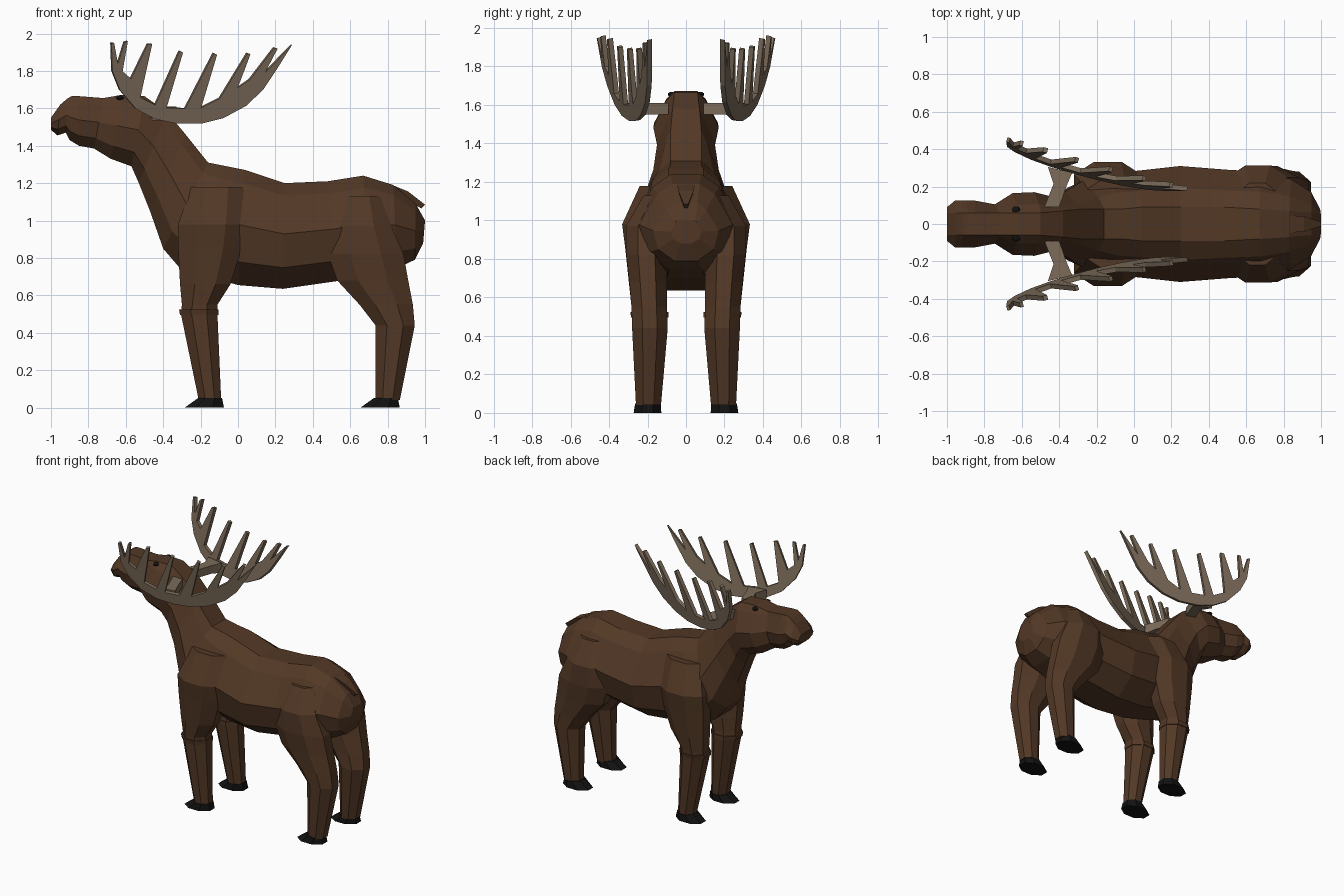
import bpy, bmesh, math
from mathutils import Vector

if "Cube" in bpy.data.objects:
    bpy.data.objects.remove(bpy.data.objects["Cube"])


def material(name, rgb):
    m = bpy.data.materials.new(name)
    m.diffuse_color = (*rgb, 1)
    m.use_nodes = True
    m.node_tree.nodes["Principled BSDF"].inputs["Base Color"].default_value = m.diffuse_color
    return m


FUR = material("brown fur", (0.086, 0.040, 0.019))
HORN = material("grey antler", (0.200, 0.150, 0.102))
BLACK = material("black", (0.006, 0.006, 0.006))


def finish(name, bm, mat, mirror=False):
    bmesh.ops.recalc_face_normals(bm, faces=bm.faces)
    me = bpy.data.meshes.new(name)
    bm.to_mesh(me)
    bm.free()
    me.materials.append(mat)
    ob = bpy.data.objects.new(name, me)
    bpy.context.collection.objects.link(ob)
    if mirror:
        mod = ob.modifiers.new("mirror", 'MIRROR')
        mod.use_axis = (False, True, False)
        mod.use_mirror_merge = False
    return ob


def loft(name, rings, mat, mirror=False):
    """Skin a list of equal-length point rings and cap both ends."""
    bm = bmesh.new()
    rows = [[bm.verts.new(p) for p in r] for r in rings]
    n = len(rows[0])
    for a, b in zip(rows, rows[1:]):
        for i in range(n):
            j = (i + 1) % n
            bm.faces.new((a[i], a[j], b[j], b[i]))
    bm.faces.new(rows[0])
    bm.faces.new(rows[-1])
    return finish(name, bm, mat, mirror)


def body_ring(tx, tz, bx, bz, w, tw):
    """Ten-sided section hung between a top and a bottom point."""
    half = [(0, tw), (0.12, max(tw * 1.1, w * 0.62)), (0.48, w),
            (0.8, w * 0.85), (1, w * 0.36)]
    pts = [(tx + (bx - tx) * t, y, tz + (bz - tz) * t) for t, y in half]
    return pts + [(x, -y, z) for x, y, z in reversed(pts)]


def leg_ring(z, x0, x1, y0, y1, n=8):
    """Octagonal section filling a rectangle."""
    k = 1 / math.cos(math.pi / n)
    return [((x0 + x1) / 2 + (x1 - x0) / 2 * k * math.cos((i + .5) * math.tau / n),
             (y0 + y1) / 2 + (y1 - y0) / 2 * k * math.sin((i + .5) * math.tau / n), z)
            for i in range(n)]


# head, neck and trunk in one skin, from muzzle to rump
head = [(-1.0, 1.55, -1.0, 1.485, .09, .06), (-.95, 1.62, -.965, 1.455, .125, .06),
        (-.915, 1.65, -.92, 1.47, .125, .06), (-.89, 1.665, -.9, 1.43, .125, .06),
        (-.85, 1.665, -.85, 1.40, .125, .06), (-.72, 1.655, -.77, 1.385, .105, .06),
        (-.62, 1.672, -.68, 1.33, .165, .06), (-.5, 1.665, -.57, 1.29, .17, .06),
        (-.38, 1.58, -.53, 1.20, .15, .07)]
trunk = [(-.28, 1.46, -.47, 1.05, .17, .08), (-.16, 1.31, -.40, .85, .23, .08),
         (-.06, 1.29, -.31, .745, .27, .08), (.04, 1.27, 0, .655, .285, .09),
         (.25, 1.20, .24, .635, .31, .09), (.48, 1.21, .52, .675, .29, .09),
         (.67, 1.24, .70, .70, .28, .08), (.83, 1.19, .85, .745, .24, .07),
         (.95, 1.09, .945, .79, .17, .06), (1.0, 1.0, .99, .88, .08, .05)]
loft("body", [body_ring(*r) for r in head + trunk], FUR)

# tail
loft("tail", [[(x, y, z), (x, -y, z), (x - .02, -y * .7, z - h), (x - .02, y * .7, z - h)]
              for x, z, y, h in [(.80, 1.20, .05, .05), (.91, 1.155, .04, .04),
                                 (1.0, 1.085, .012, .02)]], FUR)

# front legs with the shoulder, and a small cuff at the knee
loft("front_leg", [leg_ring(*r) for r in [
    (.04, -.21, -.09, .135, .26), (.50, -.305, -.11, .095, .28),
    (.55, -.30, -.11, .10, .283), (.66, -.31, -.04, .10, .295),
    (.85, -.32, .02, .10, .315), (.98, -.32, .04, .10, .332),
    (1.18, -.25, .03, .06, .24)]], FUR, True)
loft("knee_cuff", [leg_ring(*r) for r in [
    (.495, -.31, -.105, .09, .285), (.525, -.315, -.105, .09, .29)]], FUR, True)

# hind legs with the thigh
loft("hind_leg", [leg_ring(*r) for r in [
    (.04, .735, .865, .13, .26), (.44, .735, .945, .095, .28),
    (.55, .65, .935, .10, .283), (.68, .53, .91, .10, .295),
    (.82, .48, .885, .10, .31), (.97, .50, .82, .10, .312),
    (1.13, .56, .76, .06, .22)]], FUR, True)

# hooves, toes pointing forward
for name, dx in (("front_hoof", 0), ("hind_hoof", .94)):
    loft(name, [leg_ring(0, -.285 + dx, -.075 + dx, .128, .272),
                leg_ring(.05, -.215 + dx, -.085 + dx, .132, .264)], BLACK, True)

# eyes
bm = bmesh.new()
bmesh.ops.create_uvsphere(bm, u_segments=10, v_segments=6, radius=.022)
bmesh.ops.scale(bm, vec=(1, 1, .6), verts=bm.verts)
bmesh.ops.translate(bm, vec=(-.63, .073, 1.655), verts=bm.verts)
finish("eye", bm, BLACK, True)

# antler palms: outline in side view, leaning outward
lower = [(.285, 1.94), (.21, 1.82), (.13, 1.70), (.04, 1.615), (-.08, 1.55), (-.2, 1.52),
         (-.33, 1.52), (-.45, 1.545), (-.55, 1.60), (-.635, 1.70), (-.675, 1.80)]
tines = [(-.68, 1.95), (-.665, 1.95), (-.645, 1.84), (-.61, 1.955), (-.592, 1.96),
         (-.62, 1.80), (-.575, 1.76), (-.485, 1.945), (-.462, 1.945), (-.525, 1.66),
         (-.445, 1.62), (-.315, 1.908), (-.297, 1.90), (-.385, 1.605),
         (-.285, 1.60), (-.133, 1.896), (-.115, 1.888), (-.2, 1.605),
         (-.1, 1.655), (.047, 1.896), (.063, 1.89), (-.005, 1.71),
         (.06, 1.755), (.19, 1.925), (.208, 1.92), (.14, 1.79)]


def lean(x, z):
    return Vector((x, .195 - .27 * x + .17 * (z - 1.52), z))


bm = bmesh.new()
face = bm.faces.new([bm.verts.new(lean(*p)) for p in lower + tines])
face.normal_update()
nrm = face.normal.copy()
ext = bmesh.ops.extrude_face_region(bm, geom=[face], use_keep_orig=True)
new = [v for v in ext["geom"] if isinstance(v, bmesh.types.BMVert)]
bmesh.ops.translate(bm, vec=nrm * .026, verts=new)
bmesh.ops.translate(bm, vec=nrm * -.013, verts=bm.verts)
bmesh.ops.triangulate(bm, faces=[f for f in bm.faces if len(f.verts) > 4])
finish("antler", bm, HORN, True)

# antler stems, flaring toward the palm
loft("antler_stem", [[(x0, y, z0), (x1, y + s, z0), (x1, y + s, z1), (x0, y, z1)]
                     for y, s, x0, x1, z0, z1 in [(.09, 0, -.48, -.40, 1.55, 1.61),
                                                  (.215, -.01, -.43, -.36, 1.55, 1.61),
                                                  (.305, -.03, -.46, -.33, 1.535, 1.61)]],
     HORN, True)
